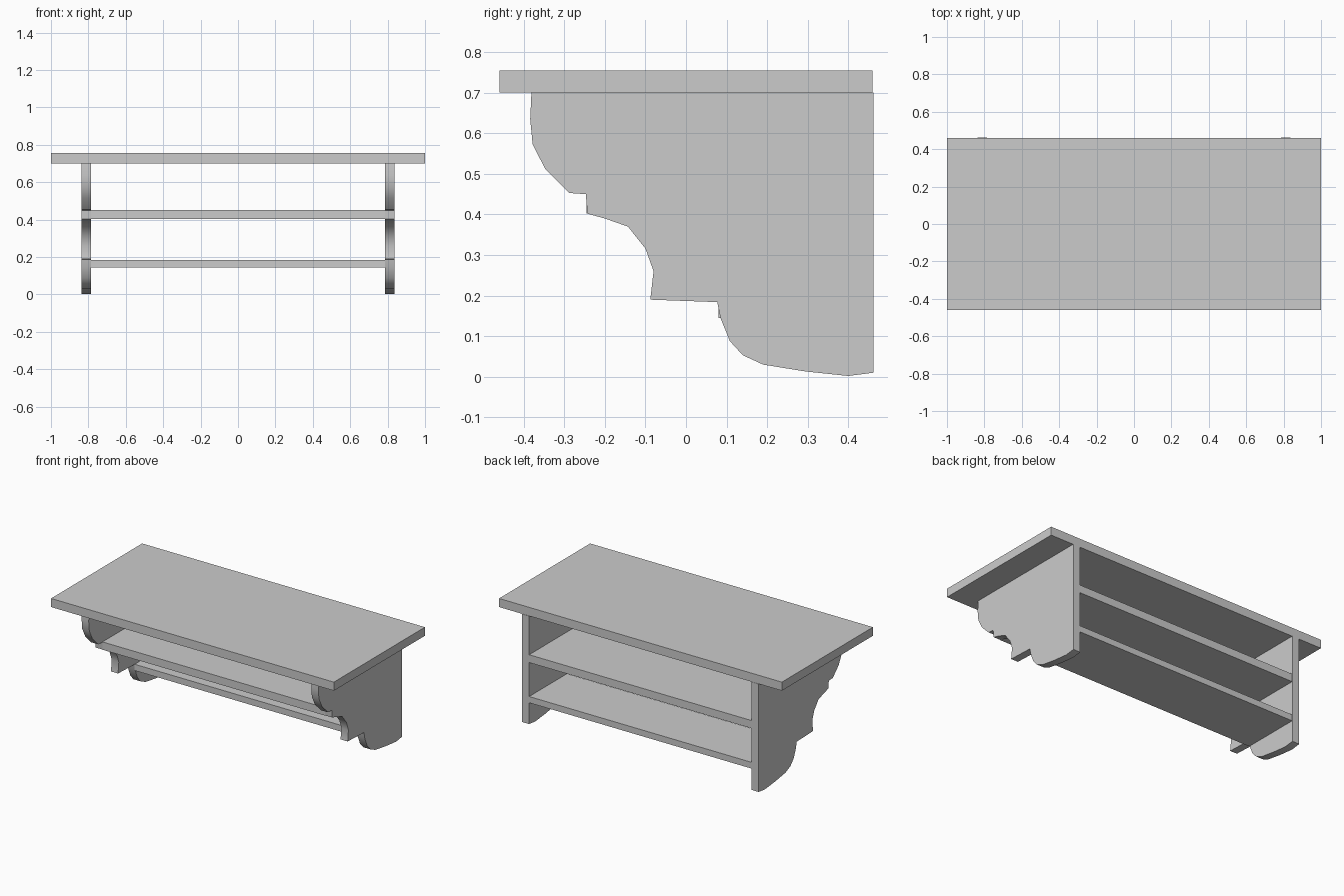
import bpy, bmesh, math

if "Cube" in bpy.data.objects:
    bpy.data.objects.remove(bpy.data.objects["Cube"])

def finish(name, bm):
    bmesh.ops.recalc_face_normals(bm, faces=bm.faces)
    mesh = bpy.data.meshes.new(name)
    bm.to_mesh(mesh)
    bm.free()
    obj = bpy.data.objects.new(name, mesh)
    bpy.context.collection.objects.link(obj)
    return obj

def board(name, x, y, z):
    """Box spanning the given (min, max) ranges."""
    bm = bmesh.new()
    bmesh.ops.create_cube(bm, size=1)
    for v in bm.verts:
        v.co = [r[0] + (c + 0.5) * (r[1] - r[0]) for c, r in zip(v.co, (x, y, z))]
    return finish(name, bm)

def panel(name, profile, x0, x1):
    """Extrude a (y, z) outline along x."""
    bm = bmesh.new()
    face = bm.faces.new([bm.verts.new((x0, y, z)) for y, z in profile])
    side = bmesh.ops.extrude_face_region(bm, geom=[face])
    verts = [g for g in side["geom"] if isinstance(g, bmesh.types.BMVert)]
    bmesh.ops.translate(bm, verts=verts, vec=(x1 - x0, 0, 0))
    obj = finish(name, bm)
    bpy.ops.object.select_all(action='DESELECT')
    obj.select_set(True)
    bpy.context.view_layer.objects.active = obj
    bpy.ops.object.shade_smooth_by_angle(angle=math.radians(35))
    return obj

# Scrolled bracket outline, from the bottom back corner round the front to the top
PROFILE = [(.462, .01), (.40, .002), (.295, .013), (.19, .03), (.14, .053),
           (.108, .088), (.085, .145), (.077, .184), (-.088, .19), (-.08, .26),
           (-.10, .316), (-.143, .37), (-.20, .39), (-.243, .402), (-.247, .45),
           (-.288, .453), (-.347, .512), (-.378, .573), (-.384, .635),
           (-.381, .70), (.462, .70)]

# Top board
board("top_board", (-1, 1), (-.46, .46), (.70, .755))

# Side brackets
panel("left_bracket", PROFILE, -.837, -.787)
panel("right_bracket", PROFILE, .787, .837)

# Shelves between the brackets
board("middle_shelf", (-.787, .787), (-.245, .46), (.402, .452))
board("lower_shelf", (-.787, .787), (.08, .46), (.145, .185))
